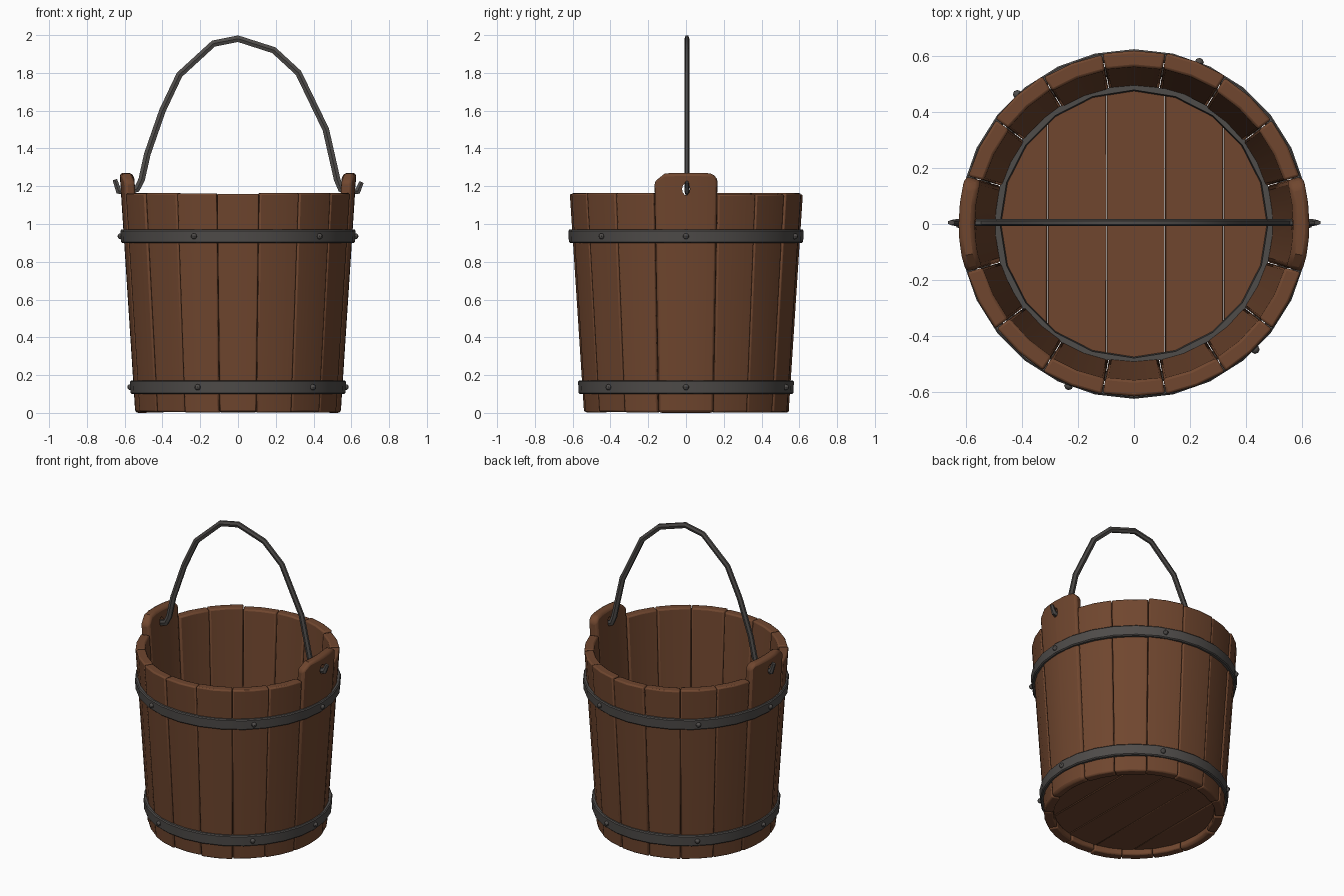
import bpy, bmesh, math, random
from mathutils import Vector, Matrix

if "Cube" in bpy.data.objects:
    bpy.data.objects.remove(bpy.data.objects["Cube"])

random.seed(4)


def material(name, rgb):
    m = bpy.data.materials.new(name)
    m.diffuse_color = (*rgb, 1)
    m.use_nodes = True
    m.node_tree.nodes["Principled BSDF"].inputs["Base Color"].default_value = m.diffuse_color
    return m


WOOD = material("brown wood", (0.162, 0.062, 0.028))
IRON = material("dark iron", (0.078, 0.072, 0.068))


def finish(obj, mat, bevel=0.0, segments=2):
    obj.data.materials.append(mat)
    bpy.ops.object.select_all(action='DESELECT')
    obj.select_set(True)
    bpy.context.view_layer.objects.active = obj
    if bevel:
        b = obj.modifiers.new("Bevel", 'BEVEL')
        b.width, b.segments = bevel, segments
        b.limit_method, b.angle_limit = 'ANGLE', math.radians(40)
    bpy.ops.object.shade_smooth_by_angle(angle=math.radians(35))
    return obj


def from_bmesh(name, bm, mat, bevel=0.0, segments=2):
    bmesh.ops.recalc_face_normals(bm, faces=bm.faces[:])
    me = bpy.data.meshes.new(name)
    bm.to_mesh(me)
    bm.free()
    obj = bpy.data.objects.new(name, me)
    bpy.context.collection.objects.link(obj)
    return finish(obj, mat, bevel, segments)


def outer_r(z):
    return 0.542 + 0.065 * z


def polar(r, deg, z):
    a = math.radians(deg)
    return (r * math.cos(a), r * math.sin(a), z)


def stave(name, angles, tops, shift=0.0, bottom=0.0):
    """Tapered wall board: one cross-section per angle, bridged together."""
    bm = bmesh.new()
    loops = []
    for a, z in zip(angles, tops):
        ro, rt = outer_r(bottom) + shift, outer_r(z) + shift
        loops.append([bm.verts.new(polar(r, a, h)) for r, h in
                      ((ro - 0.058, bottom), (ro, bottom), (rt, z), (rt - 0.058, z))])
    for p, q in zip(loops, loops[1:]):
        for i in range(4):
            j = (i + 1) % 4
            bm.faces.new((p[i], p[j], q[j], q[i]))
    bm.faces.new(loops[0])
    bm.faces.new(loops[-1])
    return from_bmesh(name, bm, WOOD, 0.009)


def ring(name, section, sides, mat, bevel=0.0):
    """Closed section of (radius, z) revolved around z."""
    bm = bmesh.new()
    loops = [[bm.verts.new(polar(r, 360 * k / sides, z)) for r, z in section]
             for k in range(sides)]
    n = len(section)
    for k in range(sides):
        p, q = loops[k], loops[(k + 1) % sides]
        for i in range(n):
            bm.faces.new((p[i], p[(i + 1) % n], q[(i + 1) % n], q[i]))
    return from_bmesh(name, bm, mat, bevel, 1)


# Plain staves, seven on the front and seven on the back
HALF_EAR = 16
step = (180 - 2 * HALF_EAR) / 7
for side in (0, 180):
    for k in range(7):
        a0 = side + HALF_EAR + k * step + 0.12
        a1 = a0 + step - 0.24
        top = 1.16 + random.uniform(-0.005, 0.005)
        stave("stave", (a0, (a0 + a1) / 2, a1), (top,) * 3,
              random.uniform(-0.003, 0.005), random.uniform(0, 0.006))

# Wide ear staves with a hole for the handle
bpy.ops.mesh.primitive_cylinder_add(vertices=10, radius=0.026, depth=1.6,
                                    location=(0, 0, 1.185),
                                    rotation=(0, math.pi / 2, 0))
cutter = bpy.context.object
cutter.name = "hole_cutter"
cutter.scale = (1.25, 0.8, 1)
cutter.hide_render = True
cutter.hide_set(True)
cols = (-15.9, -10.5, -5, 0, 7, 13, 15.9)
tops = (1.225, 1.268, 1.27, 1.27, 1.27, 1.268, 1.24)
for name, angles in (("right_ear_stave", cols),
                     ("left_ear_stave", [180 - a for a in cols])):
    ear = stave(name, angles, tops, 0.002)
    ear.modifiers["Bevel"].width = 0.016
    cut = ear.modifiers.new("Hole", 'BOOLEAN')
    cut.operation, cut.object, cut.solver = 'DIFFERENCE', cutter, 'EXACT'

# Floor planks: a disc split into strips
cuts = (-0.6, -0.31, -0.097, 0.11, 0.32, 0.6)
for x0, x1 in zip(cuts, cuts[1:]):
    bm = bmesh.new()
    bmesh.ops.create_cone(bm, cap_ends=True, segments=32, radius1=0.49, radius2=0.49,
                          depth=0.06, matrix=Matrix.Translation((0, 0, 0.07)))
    for x, n in ((x0 + 0.001, -1), (x1 - 0.001, 1)):
        geom = bm.verts[:] + bm.edges[:] + bm.faces[:]
        bmesh.ops.bisect_plane(bm, geom=geom, plane_co=(x, 0, 0),
                               plane_no=(n, 0, 0), clear_outer=True)
        rim = [e for e in bm.edges if e.is_boundary]
        if rim:
            bmesh.ops.holes_fill(bm, edges=rim)
    from_bmesh("floor_plank", bm, WOOD, 0.004, 1)

# Iron hoops, inner floor ring and rivets
for name, z0, z1 in (("upper_hoop", 0.9, 0.97), ("lower_hoop", 0.1, 0.172)):
    ro = outer_r((z0 + z1) / 2) + 0.019
    ring(name, ((ro - 0.035, z0), (ro - 0.002, z0), (ro + 0.002, z1), (ro - 0.033, z1)),
         28, IRON, 0.006)
    for a in (0, 68, 132, 180, 248, 314):
        bpy.ops.mesh.primitive_uv_sphere_add(segments=8, ring_count=6, radius=0.016,
                                             location=polar(ro, a, (z0 + z1) / 2))
        bpy.context.object.name = "rivet"
        finish(bpy.context.object, IRON)
ring("inner_ring", ((0.474, 0.1), (0.5, 0.1), (0.5, 0.14), (0.478, 0.14)), 20, IRON)

# Bent handle with hooked ends
path = ((-0.652, 1.235), (-0.632, 1.175), (-0.585, 1.172), (-0.535, 1.185), (-0.51, 1.235),
        (-0.48, 1.37), (-0.4, 1.6), (-0.31, 1.79), (-0.13, 1.955), (0, 1.981),
        (0.19, 1.92), (0.32, 1.8), (0.465, 1.5), (0.525, 1.235), (0.545, 1.185),
        (0.59, 1.17), (0.634, 1.175), (0.654, 1.222))
curve = bpy.data.curves.new("handle", 'CURVE')
curve.dimensions = '3D'
curve.bevel_depth, curve.bevel_resolution = 0.02, 1
curve.use_fill_caps = True
spline = curve.splines.new('POLY')
spline.points.add(len(path) - 1)
for p, (x, z) in zip(spline.points, path):
    p.co = (x, 0, z, 1)
spline.points[0].radius = spline.points[-1].radius = 0.7
handle = bpy.data.objects.new("handle", curve)
bpy.context.collection.objects.link(handle)
handle.scale = (1, 0.65, 1)
handle.location.y = 0.005
bpy.ops.object.select_all(action='DESELECT')
handle.select_set(True)
bpy.context.view_layer.objects.active = handle
bpy.ops.object.convert(target='MESH')
finish(bpy.context.object, IRON)
